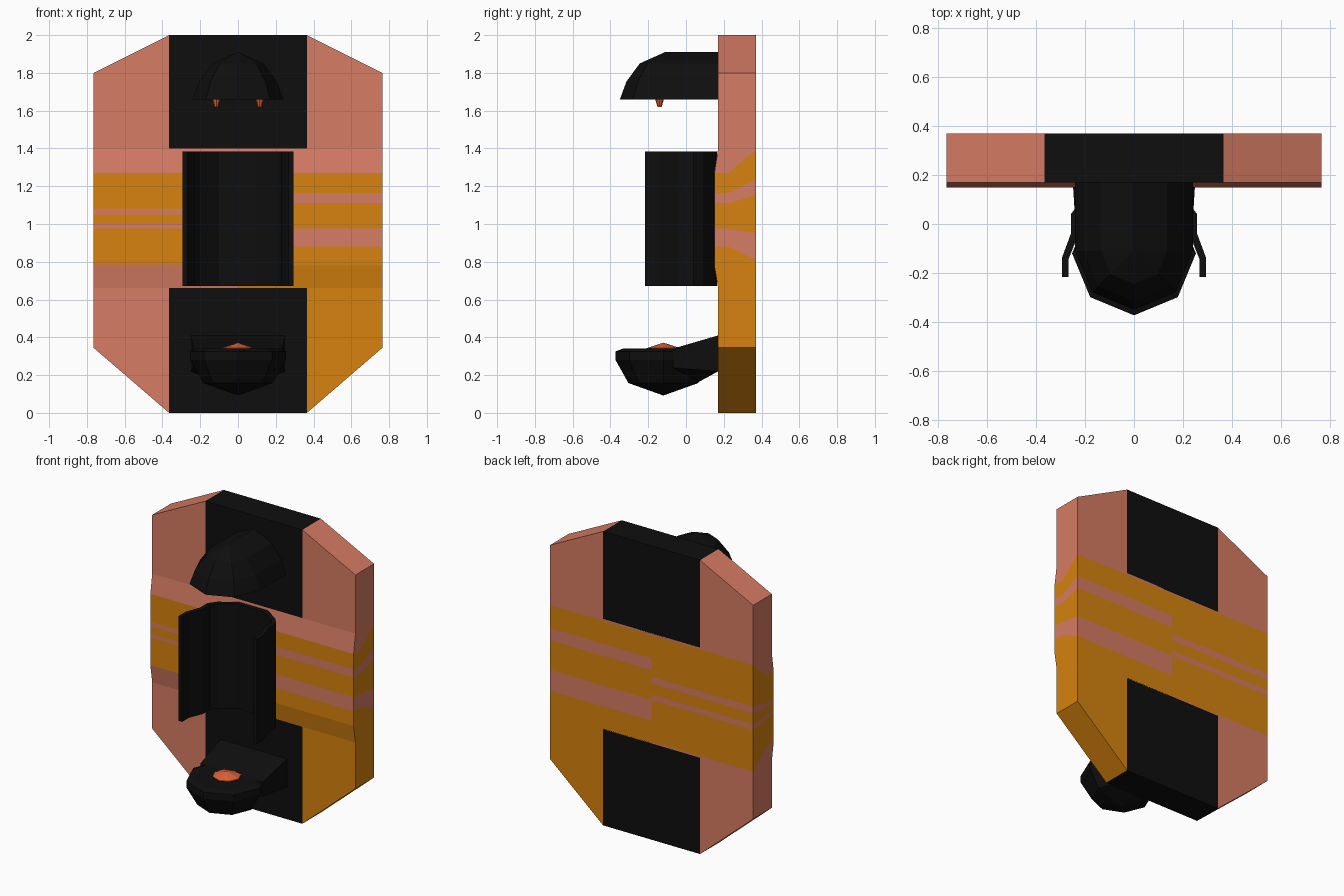
import bpy, bmesh, math

if "Cube" in bpy.data.objects:
    bpy.data.objects.remove(bpy.data.objects["Cube"])


def material(name, rgb):
    m = bpy.data.materials.new(name)
    m.diffuse_color = (*rgb, 1)
    m.use_nodes = True
    m.node_tree.nodes["Principled BSDF"].inputs["Base Color"].default_value = m.diffuse_color
    return m


SALMON = material("salmon", (0.672, 0.200, 0.125))
ORANGE = material("orange", (0.672, 0.225, 0.0044))
BLACK = material("black", (0.0045, 0.0045, 0.0045))
RED = material("red orange", (0.72, 0.12, 0.04))

FRONT, BACK = 0.17, 0.37


def finish(name, bm, *mats):
    bmesh.ops.recalc_face_normals(bm, faces=bm.faces[:])
    me = bpy.data.meshes.new(name)
    bm.to_mesh(me)
    bm.free()
    for m in mats:
        me.materials.append(m)
    ob = bpy.data.objects.new(name, me)
    bpy.context.collection.objects.link(ob)
    return ob


def prism(name, pts, mat, axis, lo, hi):
    """Extrude a 2D outline along y (outline in xz) or z (outline in xy)."""
    bm = bmesh.new()
    put = (lambda a, b, h: (a, h, b)) if axis == "y" else (lambda a, b, h: (a, b, h))
    low = [bm.verts.new(put(a, b, lo)) for a, b in pts]
    top = [bm.verts.new(put(a, b, hi)) for a, b in pts]
    bm.faces.new(low)
    bm.faces.new(top)
    for i in range(len(pts)):
        j = (i + 1) % len(pts)
        bm.faces.new((low[i], low[j], top[j], top[i]))
    return finish(name, bm, mat)


def hull(name, pts, mat):
    bm = bmesh.new()
    for p in pts:
        bm.verts.new(p)
    res = bmesh.ops.convex_hull(bm, input=bm.verts[:])
    junk = {g for g in res["geom_interior"] + res["geom_unused"]
            if isinstance(g, bmesh.types.BMVert)}
    bmesh.ops.delete(bm, geom=list(junk), context="VERTS")
    bmesh.ops.dissolve_limit(bm, angle_limit=0.01, verts=bm.verts[:], edges=bm.edges[:])
    return finish(name, bm, mat)


def ring(r, y, z, count=8):
    return [(r * math.sin(i * math.tau / count), y - r * math.cos(i * math.tau / count), z)
            for i in range(count)]


# Black centre panels
for name, z0, z1 in (("lower_centre_panel", 0, 0.66), ("upper_centre_panel", 1.4, 2.0)):
    prism(name, [(-0.365, z0), (0.365, z0), (0.365, z1), (-0.365, z1)], BLACK, "y", FRONT, BACK)

# Side panels with cut corners
for s, side in ((-1, "left"), (1, "right")):
    upper = [(0.365, 1.4), (0.765, 1.4), (0.765, 1.8), (0.365, 2.0)]
    lower = [(0.365, 0), (0.765, 0.345), (0.765, 0.66), (0.365, 0.66)]
    prism(side + "_upper_panel", [(s * x, z) for x, z in upper], SALMON, "y", FRONT, BACK)
    prism(side + "_lower_panel", [(s * x, z) for x, z in lower],
          ORANGE if s > 0 else SALMON, "y", FRONT, BACK)


# Raised striped band: rows of profile points, coloured layer by layer
def striped_band(name, s, levels, colours):
    rows = [[(FRONT, 0.66), (0.225, 0.66), (BACK, 0.655)]]
    for z in levels:
        rows.append([(0.15, z), (0.225, z), (BACK, 0.66 + (z - 0.78) * 0.74 / 0.495)])
    rows.append([(FRONT, 1.4), (0.225, 1.4), (BACK, 1.405)])
    bm = bmesh.new()
    inner = [[bm.verts.new((0, y, z)) for y, z in r] for r in rows]
    outer = [[bm.verts.new((s * 0.765, y, z)) for y, z in r] for r in rows]
    for i, c in enumerate(colours):
        a, b, p, q = inner[i], inner[i + 1], outer[i], outer[i + 1]
        for f in ((a[0], p[0], q[0], b[0]), (p[0], p[1], q[1], q[0]),
                  (p[1], p[2], q[2], q[1]), (p[2], a[2], b[2], q[2])):
            bm.faces.new(f).material_index = c
    finish(name, bm, SALMON, ORANGE)


striped_band("right_striped_band", 1, (0.78, 0.88, 0.975, 1.11, 1.165, 1.27),
             (1, 1, 0, 1, 0, 1, 0))
striped_band("left_striped_band", -1, (0.785, 0.975, 1.0, 1.05, 1.08, 1.27),
             (0, 1, 0, 1, 0, 1, 0))

# Open-fronted channel with flared lips
half = [(0.11, 0.165), (0.22, 0.09), (0.258, 0.04), (0.258, -0.04), (0.295, -0.14),
        (0.295, -0.217), (0.268, -0.217), (0.268, -0.145), (0.23, -0.05), (0.23, 0.03),
        (0.2, 0.07), (0.1, 0.135)]
prism("channel", half + [(-x, y) for x, y in reversed(half)], BLACK, "z", 0.672, 1.385)

# Hood: half dome carried back to the wall
pts = []
for r, z in ((0.24, 1.66), (0.205, 1.755), (0.135, 1.85), (0.001, 1.91)):
    pts += [p for p in ring(r, -0.11, z) if p[1] < -0.109]
    pts += [(-r, FRONT, z), (r, FRONT, z)]
hull("hood", pts, BLACK)

# Small nozzles under the hood
for s, side in ((-1, "left"), (1, "right")):
    hull(side + "_nozzle", [(x + s * 0.115, y, z) for r, z in ((0.024, 1.665), (0.011, 1.62))
                            for x, y, z in ring(r, -0.14, z)], RED)

# Bowl, its neck to the wall and the button in it
pts = [(0, -0.12, 0.092)]
for r, z in ((0.185, 0.158), (0.253, 0.28), (0.253, 0.325), (0.215, 0.34)):
    pts += ring(r, -0.12, z)
hull("bowl", pts, BLACK)
hull("bowl_neck", [(s * x, y, z) for s in (-1, 1) for x, y, z in
                   ((0.235, -0.07, 0.34), (0.235, -0.07, 0.24), (0.25, FRONT, 0.41),
                    (0.25, FRONT, 0.22), (0.1, 0.07, 0.165), (0.2, 0.13, 0.22))], BLACK)
hull("bowl_button", ring(0.09, -0.12, 0.335) + ring(0.088, -0.12, 0.343)
     + [(0, -0.12, 0.372)], RED)
